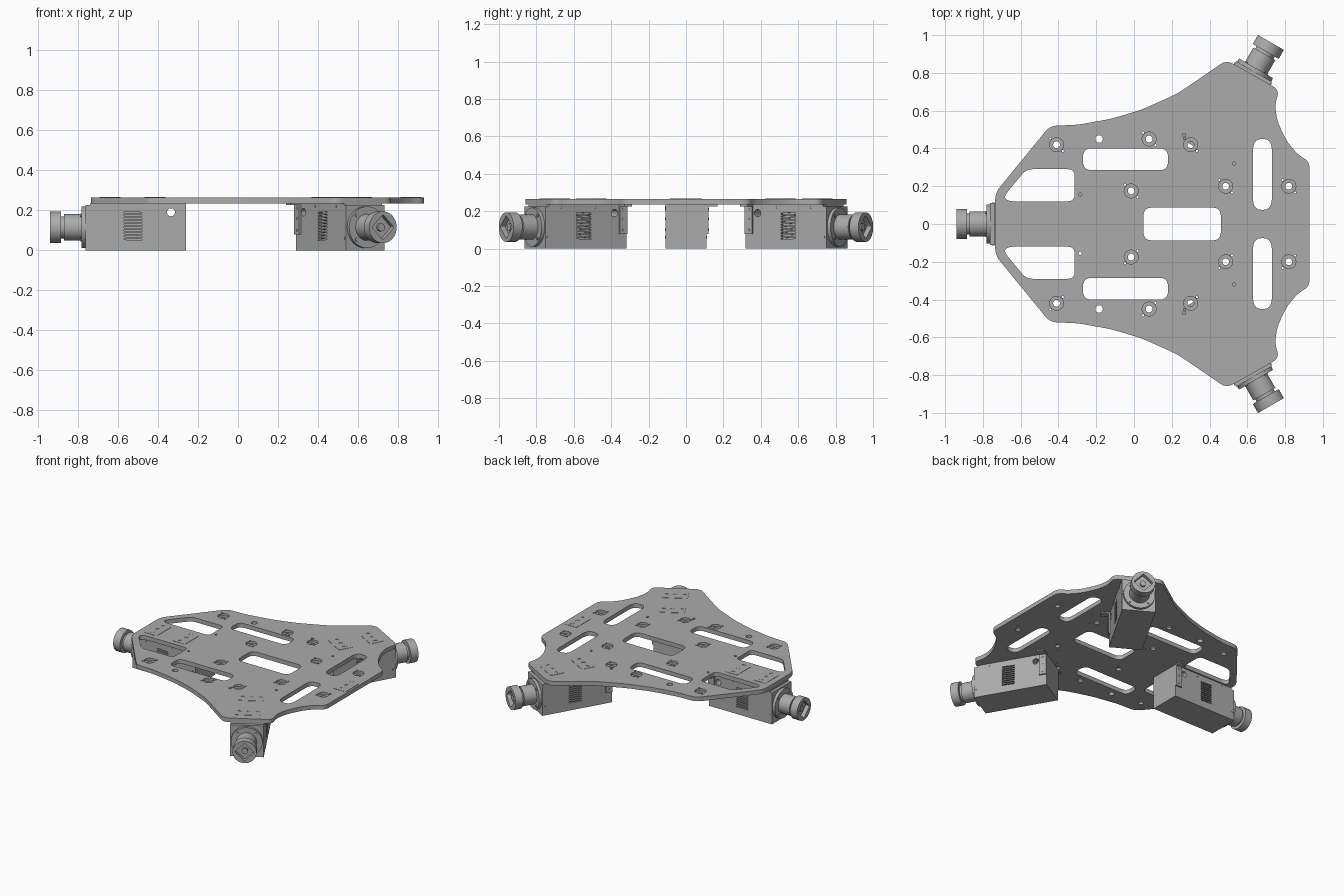
import bpy, bmesh
from math import pi, cos, sin, radians
from mathutils import Matrix, Vector

cube = bpy.data.objects.get("Cube")
if cube:
    bpy.data.objects.remove(cube, do_unlink=True)

grey = bpy.data.materials.new("machined_grey")
grey.use_nodes = True
colour = (0.41, 0.41, 0.41, 1)
grey.diffuse_color = colour
for node in grey.node_tree.nodes:
    if node.type == 'BSDF_PRINCIPLED':
        node.inputs["Base Color"].default_value = colour

TO_AXIS = Matrix.Rotation(pi / 2, 4, 'Y')    # local z -> x
TO_SIDE = Matrix.Rotation(pi / 2, 4, 'X')    # local z -> y


def make(name, mesh, matrix=Matrix(), smooth=True):
    mesh.materials.clear()
    mesh.materials.append(grey)
    ob = bpy.data.objects.new(name, mesh)
    bpy.context.collection.objects.link(ob)
    ob.matrix_world = matrix
    if smooth:
        bpy.ops.object.select_all(action='DESELECT')
        ob.select_set(True)
        bpy.context.view_layer.objects.active = ob
        bpy.ops.object.shade_smooth_by_angle(angle=radians(35))
    return ob


def finish(bm, name):
    mesh = bpy.data.meshes.new(name)
    bmesh.ops.recalc_face_normals(bm, faces=bm.faces)
    bm.to_mesh(mesh)
    bm.free()
    return mesh


def block(bm, lo, hi, shear=0):
    lo, hi = Vector(lo), Vector(hi)
    m = Matrix.Translation((lo + hi) / 2)
    slant = Matrix()
    slant[2][0] = shear
    bmesh.ops.create_cube(bm, size=1, matrix=m @ slant @ Matrix.Diagonal((*(hi - lo), 1)))


def rod(bm, centre, r, depth, turn, sides=40):
    bmesh.ops.create_cone(bm, cap_ends=True, segments=sides, radius1=r, radius2=r,
                          depth=depth, matrix=Matrix.Translation(centre) @ turn)


def axle(bm, u0, u1, r, y=0, z=0.115, sides=40):
    rod(bm, ((u0 + u1) / 2, y, z), r, u1 - u0, TO_AXIS, sides)


# 2D loops
def circle(x, y, r, n=24):
    return [(x + r * cos(2 * pi * i / n), y + r * sin(2 * pi * i / n)) for i in range(n)]


def rounded(points, r, steps=5):
    out, pts = [], [Vector(p) for p in points]
    for i, p in enumerate(pts):
        a, b = pts[i - 1] - p, pts[(i + 1) % len(pts)] - p
        a = p + a.normalized() * min(r, a.length * 0.45)
        b = p + b.normalized() * min(r, b.length * 0.45)
        for k in range(steps + 1):
            t = k / steps
            out.append(tuple(a * (1 - t) ** 2 + p * 2 * t * (1 - t) + b * t * t))
    return out


def rect(x0, x1, y0, y1, r):
    return rounded([(x0, y0), (x1, y0), (x1, y1), (x0, y1)], r)


def flip(loop):
    return [(x, -y) for x, y in loop]


def sheet(name, loops, z0, z1, matrix=Matrix()):
    """Flat plate: first loop is the outline, the rest are holes."""
    cu = bpy.data.curves.new(name, 'CURVE')
    cu.dimensions, cu.fill_mode, cu.extrude = '2D', 'BOTH', (z1 - z0) / 2
    for loop in loops:
        sp = cu.splines.new('POLY')
        sp.points.add(len(loop) - 1)
        for pt, (x, y) in zip(sp.points, loop):
            pt.co = (x, y, 0, 1)
        sp.use_cyclic_u = True
    temp = bpy.data.objects.new(name + "_curve", cu)
    bpy.context.collection.objects.link(temp)
    dg = bpy.context.evaluated_depsgraph_get()
    mesh = bpy.data.meshes.new_from_object(temp.evaluated_get(dg))
    bpy.data.objects.remove(temp, do_unlink=True)
    bm = bmesh.new()
    bm.from_mesh(mesh)
    bmesh.ops.remove_doubles(bm, verts=bm.verts, dist=1e-5)
    bmesh.ops.translate(bm, verts=bm.verts, vec=(0, 0, (z0 + z1) / 2))
    return make(name, finish(bm, name), matrix)


# Deck plate
half = [(-.735, .165), (-.445, .52), (-.3, .525), (-.12, .557), (.04, .605), (.23, .69),
        (.42, .82), (.49, .868), (.77, .71), (.745, .63), (.76, .54), (.81, .435),
        (.87, .365), (.93, .33)]
outline = rounded(half + flip(half)[::-1], 0.04)
slots = [rect(-.27, .18, .285, .40, .045), rect(.63, .73, .075, .45, .06),
         rounded([(-.315, .12), (-.315, .29), (-.57, .29), (-.69, .145), (-.665, .12)], .035)]
mounts = [(-.41, .42), (.08, .45), (.30, .42), (-.015, .175), (.485, .2), (.82, .2)]
small = [circle(-.185, .45, .02)]
for x, y in mounts:
    small += [circle(x + s * .033, y - s * .033, .006, 10) for s in (-1, 1)]
small += [circle(x, y, .009, 12) for x, y in [(-.285, .155), (.53, .32), (.265, .47)]]


def deck(name, mount_radius, z0, z1):
    holes = slots + small + [circle(x, y, mount_radius) for x, y in mounts]
    centre = rect(.05, .46, -.087, .087, .045)
    sheet(name, [outline, centre] + holes + [flip(h) for h in holes], z0, z1)


deck("deck_lower", .018, .235, .25)
deck("deck_upper", .037, .25, .265)


# Fastener pads on the deck
def pad(name, u, matrix):
    loops = [rect(u - .052, u + .052, -.085, .085, .018)]
    loops += [circle(u, v, .013, 16) for v in (-.06, 0, .06)]
    sheet(name, loops, .265, .267, matrix)


hub = Matrix.Translation((.17, 0, 0))
pad("front_edge_pad", .695, hub)


# Drive units, spaced evenly around the hub
def drive_unit(label, angle, bracket_sides):
    m = hub @ Matrix.Rotation(radians(angle), 4, 'Z')
    for tag, u in (("inner", .585), ("outer", .81)):
        pad(f"{label}_{tag}_pad", u, m)

    # Housing with slanted vents and a cross hole
    bm = bmesh.new()
    block(bm, (.43, -.11, 0), (.91, .11, .235))
    housing = make(label + "_housing", finish(bm, label + "_housing"), m, False)
    bm = bmesh.new()
    for side in (-1, 1):
        for i in range(10):
            z = .055 + i * .0148
            y0, y1 = sorted((side * .09, side * .12))
            block(bm, (.65, y0, z - .0035), (.74, y1, z + .0035), .04)
    rod(bm, (.505, 0, .19), .02, .3, TO_SIDE, 24)
    cutter = make("vent_cutter", finish(bm, "vent_cutter"), m, False)
    cutter.hide_render = True
    mod = housing.modifiers.new("vents", 'BOOLEAN')
    mod.object, mod.operation, mod.solver = cutter, 'DIFFERENCE', 'EXACT'
    bpy.context.view_layer.update()
    dg = bpy.context.evaluated_depsgraph_get()
    mesh = bpy.data.meshes.new_from_object(housing.evaluated_get(dg))
    housing.modifiers.clear()
    housing.data = mesh
    bpy.data.objects.remove(cutter, do_unlink=True)

    # End cap, motor flange, gearbox and shaft
    bm = bmesh.new()
    block(bm, (.91, -.11, 0), (.932, .11, .226))
    make(label + "_end_cap", finish(bm, label + "_end_cap"), m)
    bm = bmesh.new()
    axle(bm, .93, .952, .104)
    axle(bm, .95, 1.04, .067)
    axle(bm, 1.04, 1.06, .055)
    for i in range(4):
        a = pi / 4 + i * pi / 2
        axle(bm, .95, .957, .009, .086 * cos(a), .115 + .086 * sin(a), 12)
    make(label + "_motor", finish(bm, label + "_motor"), m)

    # Coupling wheel with a square socket
    bm = bmesh.new()
    axle(bm, 1.055, 1.08, .079)
    axle(bm, 1.08, 1.095, .02)
    make(label + "_wheel_back", finish(bm, label + "_wheel_back"), m)
    diamond = rounded([(.064, 0), (0, .064), (-.064, 0), (0, -.064)], .012)
    sheet(label + "_wheel_rim", [circle(0, 0, .079, 40), diamond], 1.08, 1.11,
          m @ Matrix.Translation((0, 0, .115)) @ TO_AXIS)

    # Side screws and corner brackets
    bm = bmesh.new()
    for side in (-1, 1):
        for u, z in ((.83, .22), (.62, .22), (.915, .06)):
            rod(bm, (u, side * .11, z), .007, .006, TO_SIDE, 12)
        for z in (.1, .16, .21):
            depth = .026 if side in bracket_sides else .006
            rod(bm, (.455, side * .11, z), .007, depth, TO_SIDE, 12)
    make(label + "_screws", finish(bm, label + "_screws"), m)
    for side in bracket_sides:
        bm = bmesh.new()
        y = sorted((side * .11, side * .12))
        block(bm, (.43, y[0], .078), (.478, y[1], .235))
        y = sorted((side * .12, side * .168))
        block(bm, (.43, y[0], .226), (.478, y[1], .235))
        make(f"{label}_bracket_{'a' if side < 0 else 'b'}", finish(bm, "bracket"), m)


drive_unit("right", 180, (-1,))
drive_unit("back_left", 60, (-1, 1))
drive_unit("front_left", -60, (-1, 1))
